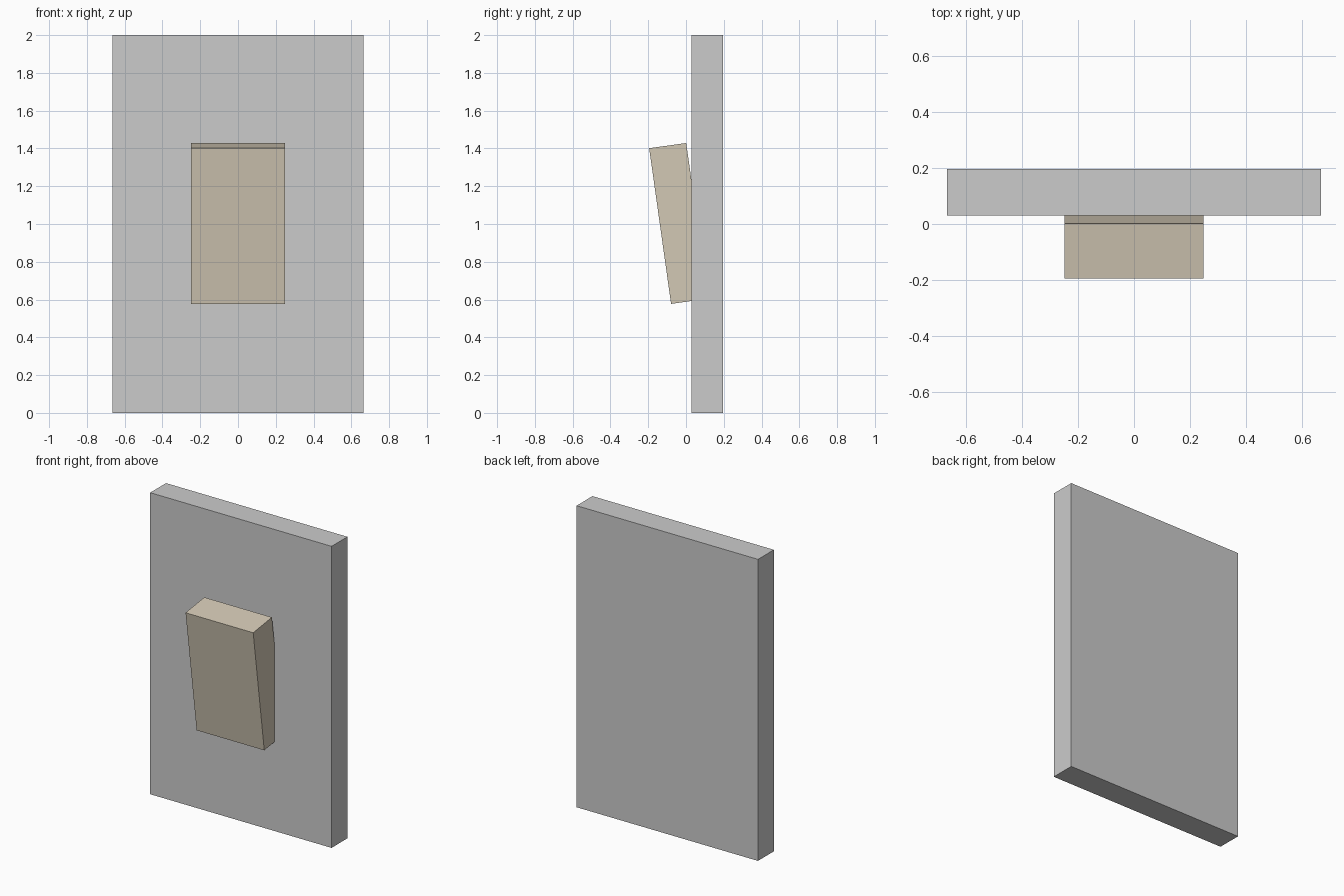
import bpy
import math

if "Cube" in bpy.data.objects:
    bpy.data.objects.remove(bpy.data.objects["Cube"])


def box(name, size, location, tilt=0.0):
    bpy.ops.mesh.primitive_cube_add(size=1, location=location, rotation=(tilt, 0, 0))
    obj = bpy.context.object
    obj.name = name
    obj.scale = size
    return obj


# Upright wall plate
box("wall_plate", (1.331, 0.166, 2.0), (0, 0.113, 1.0))

# Rocker tilted forward at the top, its back sunk into the plate
rocker = box("rocker", (0.496, 0.198, 0.832), (0, -0.039, 1.003), math.radians(8))
tan = bpy.data.materials.new("tan")
tan.diffuse_color = (0.65, 0.58, 0.46, 1)
tan.use_nodes = True
tan.node_tree.nodes["Principled BSDF"].inputs["Base Color"].default_value = tan.diffuse_color
rocker.data.materials.append(tan)
